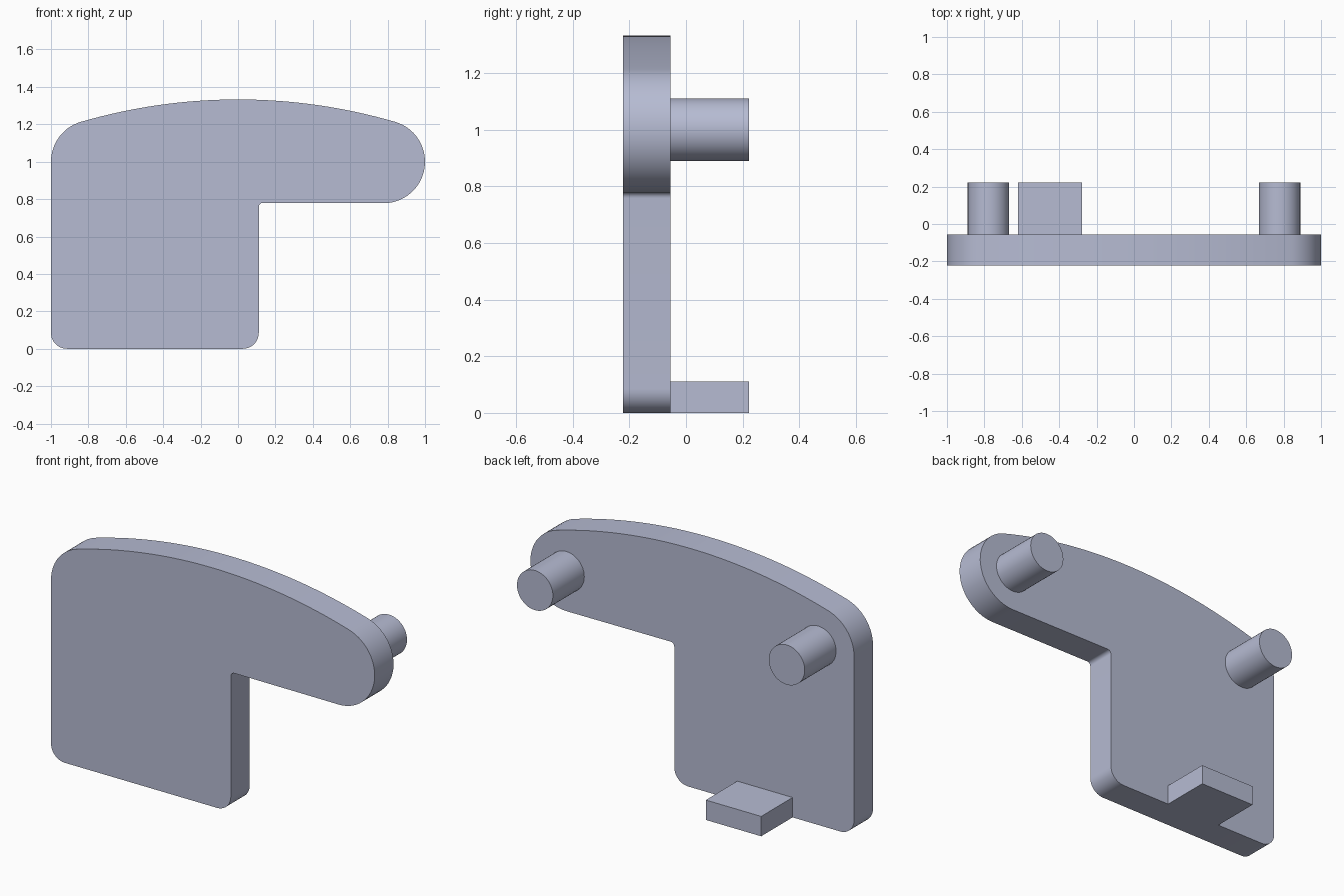
import bpy, bmesh
from math import sin, cos, radians, pi
from mathutils import Matrix

cube = bpy.data.objects.get("Cube")
if cube:
    bpy.data.objects.remove(cube)

paint = bpy.data.materials.new("pale blue grey")
paint.use_nodes = True
paint.diffuse_color = (0.47, 0.50, 0.65, 1)
paint.node_tree.nodes["Principled BSDF"].inputs["Base Color"].default_value = paint.diffuse_color

FRONT, PLATE_BACK, BACK = -0.222, -0.055, 0.222


def arc(cx, cz, r, start, end, steps):
    """Points on an arc in the xz plane, angles in degrees."""
    angles = [radians(start + (end - start) * i / steps) for i in range(steps + 1)]
    return [(cx + r * cos(a), cz + r * sin(a)) for a in angles]


def extrude_profile(name, profile, y0, y1):
    """Closed outline in the xz plane, extruded along y."""
    bm = bmesh.new()
    face = bm.faces.new([bm.verts.new((x, y0, z)) for x, z in profile])
    new = bmesh.ops.extrude_face_region(bm, geom=[face])["geom"]
    moved = [v for v in new if isinstance(v, bmesh.types.BMVert)]
    bmesh.ops.translate(bm, verts=moved, vec=(0, y1 - y0, 0))
    bmesh.ops.recalc_face_normals(bm, faces=bm.faces)
    mesh = bpy.data.meshes.new(name)
    bm.to_mesh(mesh)
    bm.free()
    mesh.materials.append(paint)
    obj = bpy.data.objects.new(name, mesh)
    bpy.context.collection.objects.link(obj)
    bpy.ops.object.select_all(action="DESELECT")
    bpy.context.view_layer.objects.active = obj
    obj.select_set(True)
    bpy.ops.object.shade_smooth_by_angle(angle=radians(30))
    return obj


# Flat plate: rounded foot, notch, rounded arm and bowed top edge
shoulder, bow = 0.222, 3.0
tilt = 16.26
foot = 0.085
outline = (
    arc(-1 + foot, foot, foot, 180, 270, 10)
    + arc(0.111 - foot, foot, foot, 270, 360, 10)
    + arc(0.133, 0.758, 0.022, 180, 90, 6)
    + arc(1 - shoulder, 1, shoulder, -90, 90 - tilt, 28)
    + arc(0, 1.333 - bow, bow, 90 - tilt, 90 + tilt, 32)[1:-1]
    + arc(-1 + shoulder, 1, shoulder, 90 + tilt, 180, 14)
)
extrude_profile("plate", outline, FRONT, PLATE_BACK)

# Round pegs on the back
for side, x in (("left", 0.778), ("right", -0.778)):
    extrude_profile(side + "_peg", arc(x, 1, 0.111, 0, 360, 48)[:-1], PLATE_BACK, BACK)

# Square tab at the bottom of the back
x0, x1, top = -0.62, -0.278, 0.111
extrude_profile("bottom_tab", [(x0, 0), (x1, 0), (x1, top), (x0, top)], PLATE_BACK, BACK)
